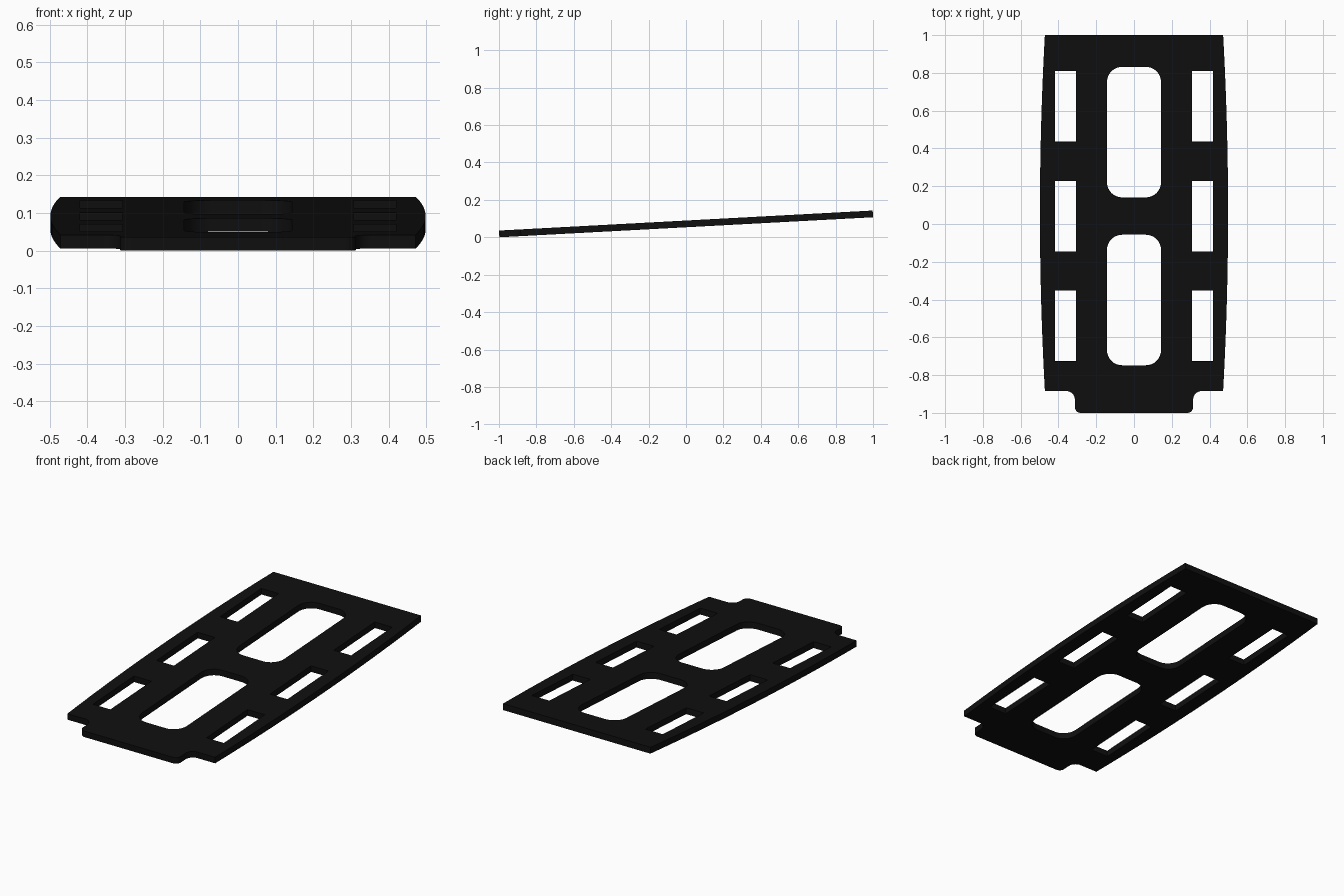
import bpy, math
from mathutils import Matrix

if "Cube" in bpy.data.objects:
    bpy.data.objects.remove(bpy.data.objects["Cube"])

THICK, SLOPE = 0.036, 0.0535
END = 1.0004

def arc(cx, cy, r, a0, a1, n=8):
    """Points on a circular arc, angles in degrees."""
    return [(cx + r * math.cos(math.radians(a0 + (a1 - a0) * i / n)),
             cy + r * math.sin(math.radians(a0 + (a1 - a0) * i / n))) for i in range(n + 1)]

def rounded_rect(cx, cy, hw, hh, r):
    pts = []
    for sx, sy, a in ((1, 1, 0), (-1, 1, 90), (-1, -1, 180), (1, -1, 270)):
        pts += arc(cx + sx * (hw - r), cy + sy * (hh - r), r, a, a + 90)
    return pts

def rect(cx, cy, hw, hh):
    return [(cx + hw, cy + hh), (cx - hw, cy + hh), (cx - hw, cy - hh), (cx + hw, cy - hh)]

# Right half of the outline: rounded front tab, filleted shoulder, bowed side
half = arc(0.283, -END + 0.03, 0.03, -90, 0)
half += arc(0.358, -0.930, 0.045, 180, 90)
for i in range(25):
    y = -0.885 + (END + 0.885) * i / 24
    half.append((0.498 - 0.026 * ((y - 0.06) / 0.94) ** 2, y))
loops = [half + [(-x, y) for x, y in reversed(half)]]

# Large rounded windows along the middle
for cy in (0.487, -0.403):
    loops.append(rounded_rect(0, cy, 0.143, 0.347, 0.08))

# Strap slots down both sides
for sx in (-1, 1):
    for cy in (0.625, 0.042, -0.54):
        loops.append(rect(sx * 0.363, cy, 0.056, 0.188))

# Filled, extruded profile
curve = bpy.data.curves.new("plate_profile", 'CURVE')
curve.dimensions = '2D'
curve.fill_mode = 'BOTH'
curve.extrude = THICK / 2
for pts in loops:
    s = curve.splines.new('POLY')
    s.points.add(len(pts) - 1)
    for p, (x, y) in zip(s.points, pts):
        p.co = (x, y, 0, 1)
    s.use_cyclic_u = True
plate = bpy.data.objects.new("slotted_plate", curve)
bpy.context.collection.objects.link(plate)
bpy.context.view_layer.objects.active = plate
plate.select_set(True)
bpy.ops.object.convert(target='MESH')
plate = bpy.context.object
plate.name = "slotted_plate"

# Weld the caps to the walls
bpy.ops.object.mode_set(mode='EDIT')
bpy.ops.mesh.select_all(action='SELECT')
bpy.ops.mesh.remove_doubles(threshold=0.0001)
bpy.ops.mesh.normals_make_consistent(inside=False)
bpy.ops.object.mode_set(mode='OBJECT')

# Tilt up towards the back and rest the front edge on the ground
plate.data.transform(Matrix.Rotation(math.asin(SLOPE), 4, 'X'))
low = min(v.co.z for v in plate.data.vertices)
plate.data.transform(Matrix.Translation((0, 0, -low)))
bpy.ops.object.shade_smooth_by_angle(angle=math.radians(30))

mat = bpy.data.materials.new("black")
mat.diffuse_color = (0.005, 0.005, 0.005, 1)
mat.use_nodes = True
mat.node_tree.nodes["Principled BSDF"].inputs["Base Color"].default_value = mat.diffuse_color
plate.data.materials.clear()
plate.data.materials.append(mat)
